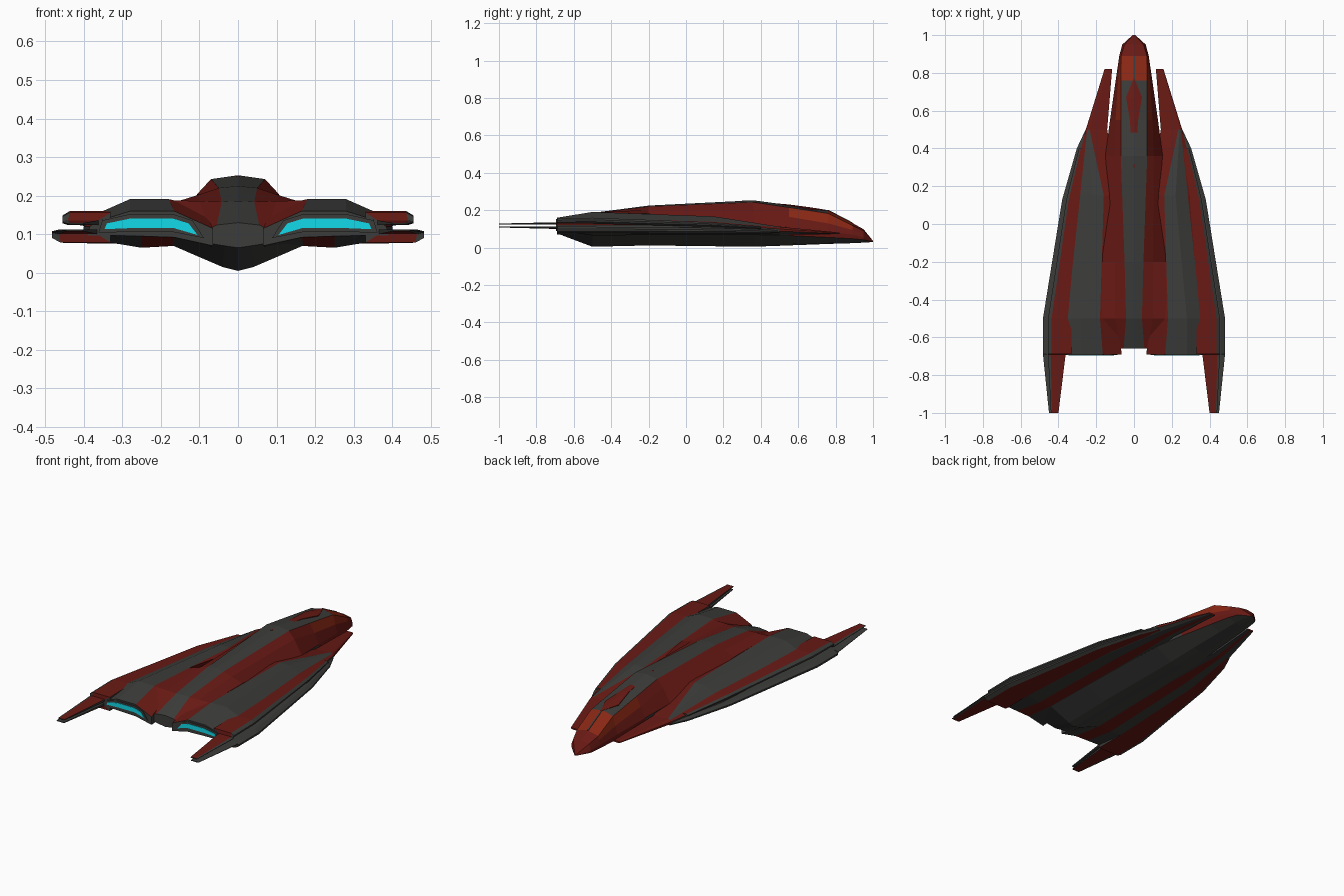
import bpy, bmesh

def material(name, rgb):
    m = bpy.data.materials.new(name)
    m.diffuse_color = (*rgb, 1)
    return m

MATS = [material("dark_grey", (.045, .045, .043)),
        material("dark_red", (.14, .010, .007)),
        material("canopy_red", (.25, .020, .007)),
        material("engine_cyan", (.006, .70, .82))]
GREY, RED, CANOPY, CYAN = range(4)

def loft(name, sections, colour, closed=True):
    """Skin (y, [(x, z)...]) sections on the +x side, cap the ends and mirror."""
    bm = bmesh.new()
    rings = [[bm.verts.new((x, y, z)) for x, z in pts] for y, pts in sections]
    n = len(rings[0])
    for i, (a, b) in enumerate(zip(rings, rings[1:])):
        for j in range(n if closed else n - 1):
            k = (j + 1) % n
            f = bm.faces.new((a[j], a[k], b[k], b[j]))
            f.material_index = colour(i, j)
    for ring, i in ((rings[0], -1), (rings[-1], len(rings))):
        bm.faces.new(ring).material_index = colour(i, -1)
    bmesh.ops.recalc_face_normals(bm, faces=bm.faces)
    if not closed:
        # the half shell is open on the centre plane: make sure it faces outward
        top = max(bm.faces, key=lambda f: f.calc_center_median().z)
        if top.normal.z < 0:
            bmesh.ops.reverse_faces(bm, faces=bm.faces)
    me = bpy.data.meshes.new(name)
    bm.to_mesh(me)
    bm.free()
    for m in MATS:
        me.materials.append(m)
    ob = bpy.data.objects.new(name, me)
    bpy.context.collection.objects.link(ob)
    mod = ob.modifiers.new("mirror", 'MIRROR')
    mod.use_clip = True
    return ob

# Fuselage: y, top z, spine edge, shoulder, widest point, chine z, belly edge, keel z
fuselage = [
    (-.66, .130, .055, .124, .075, .115, .100, .105, .080, .035, .070, .065),
    (-.50, .186, .042, .184, .100, .186, .175, .188, .070, .040, .015, .005),
    (-.20, .225, .050, .220, .100, .203, .167, .182, .070, .040, .020, .012),
    (.36, .253, .070, .243, .105, .205, .152, .125, .070, .040, .015, .005),
    (.55, .228, .070, .215, .098, .165, .127, .108, .065, .040, .020, .012),
    (.76, .200, .070, .183, .084, .130, .097, .085, .055, .035, .025, .020),
    (.89, .132, .068, .118, .072, .095, .078, .070, .048, .030, .030, .024),
    (.95, .098, .050, .090, .058, .070, .062, .055, .042, .025, .032, .027),
    (1.0, .036, .004, .036, .006, .034, .007, .033, .031, .004, .030, .030)]

def fuselage_colour(i, j):
    if i == 8 or (i >= 6 and j < 4):
        return RED
    if (i == 5 and j < 2) or (i == 4 and j == 1):
        return CANOPY
    return RED if j in (1, 2) or (j == 3 and i > 3) else GREY

loft("fuselage",
     [(y, [(0, t), (sx, sz), (mx, mz), (wx, wz), (wx * .96, lz), (bx, bz), (0, k)])
      for y, t, sx, sz, mx, mz, wx, wz, lz, bx, bz, k in fuselage],
     fuselage_colour, closed=False)

# Wings with forward prongs
wing = [
    (-.69, [(.065, .115), (.165, .160), (.28, .160), (.36, .135), (.385, .12),
            (.39, .097), (.33, .097), (.25, .095), (.165, .092), (.065, .07)]),
    (-.50, [(.09, .170), (.18, .191), (.28, .191), (.355, .158), (.40, .12),
            (.40, .090), (.33, .078), (.25, .065), (.17, .07), (.09, .06)]),
    (.15, [(.08, .150), (.16, .167), (.22, .167), (.285, .138), (.34, .12),
           (.345, .09), (.29, .075), (.23, .070), (.16, .07), (.08, .07)]),
    (.50, [(.142, .106), (.235, .112), (.242, .112), (.248, .108), (.255, .10),
           (.255, .088), (.23, .075), (.20, .072), (.17, .07), (.142, .072)]),
    (.82, [(.116, .080), (.135, .081), (.145, .081), (.152, .081), (.156, .079),
           (.156, .075), (.15, .073), (.14, .072), (.13, .072), (.116, .073)])]
loft("wing", wing,
     lambda i, j: RED if j in (0, 3, 7) or i == 5 or (i == 3 and j < 5) else GREY)

# Edge plates with trailing spikes: y, inner x, outer x, bottom z, top z
def edge_plate(name, rows, red_side):
    def section(a, b, lo, hi):
        c = (b - a) * .15
        return [(a, lo), (b - c, lo), (b, lo + (hi - lo) * .35),
                (b, lo + (hi - lo) * .65), (b - c, hi), (a, hi)]
    loft(name, [(y, section(*r)) for y, *r in rows],
         lambda i, j: RED if j in red_side else GREY)

edge_plate("upper_edge_plate", [
    (-1.0, .400, .440, .125, .129), (-.69, .362, .455, .124, .136),
    (-.688, .330, .455, .128, .156), (-.50, .330, .455, .128, .160),
    (.13, .270, .358, .112, .136), (.40, .220, .292, .100, .114)], (4,))
edge_plate("lower_edge_plate", [
    (-1.0, .402, .450, .108, .112), (-.69, .365, .482, .100, .112),
    (-.688, .330, .482, .078, .112), (-.50, .330, .482, .078, .112),
    (.13, .270, .380, .076, .106), (.40, .220, .303, .076, .098),
    (.50, .200, .256, .078, .094)], (0,))

# Engine rim and glowing exhaust
exhaust = [(.105, .098), (.128, .128), (.17, .141), (.278, .141),
           (.34, .128), (.346, .113), (.276, .116), (.167, .116)]
rim = [(.088, .090), (.118, .136), (.168, .152), (.281, .152),
       (.352, .136), (.362, .104), (.278, .106), (.170, .106)]
loft("engine_rim", [(-.694, rim), (-.67, rim)], lambda i, j: GREY)
loft("engine_exhaust", [(-.696, exhaust), (-.67, exhaust)], lambda i, j: CYAN)

# Thin red diamond on the spine behind the canopy
def stripe(y, half, z, drop):
    return (y, [(0, z + .003), (half, z - drop + .003), (half, z - drop - .006), (0, z - .006)])
loft("spine_stripe", [stripe(.30, .004, .2495, .001), stripe(.55, .022, .228, .004),
                      stripe(.67, .042, .212, .009), stripe(.77, .002, .196, .001)],
     lambda i, j: RED, closed=False)

# Canopy centre bar
loft("canopy_bar", [(.765, [(0, .200), (.004, .199), (.004, .19), (0, .19)]),
                    (.89, [(0, .135), (.004, .134), (.004, .125), (0, .125)])],
     lambda i, j: GREY, closed=False)
